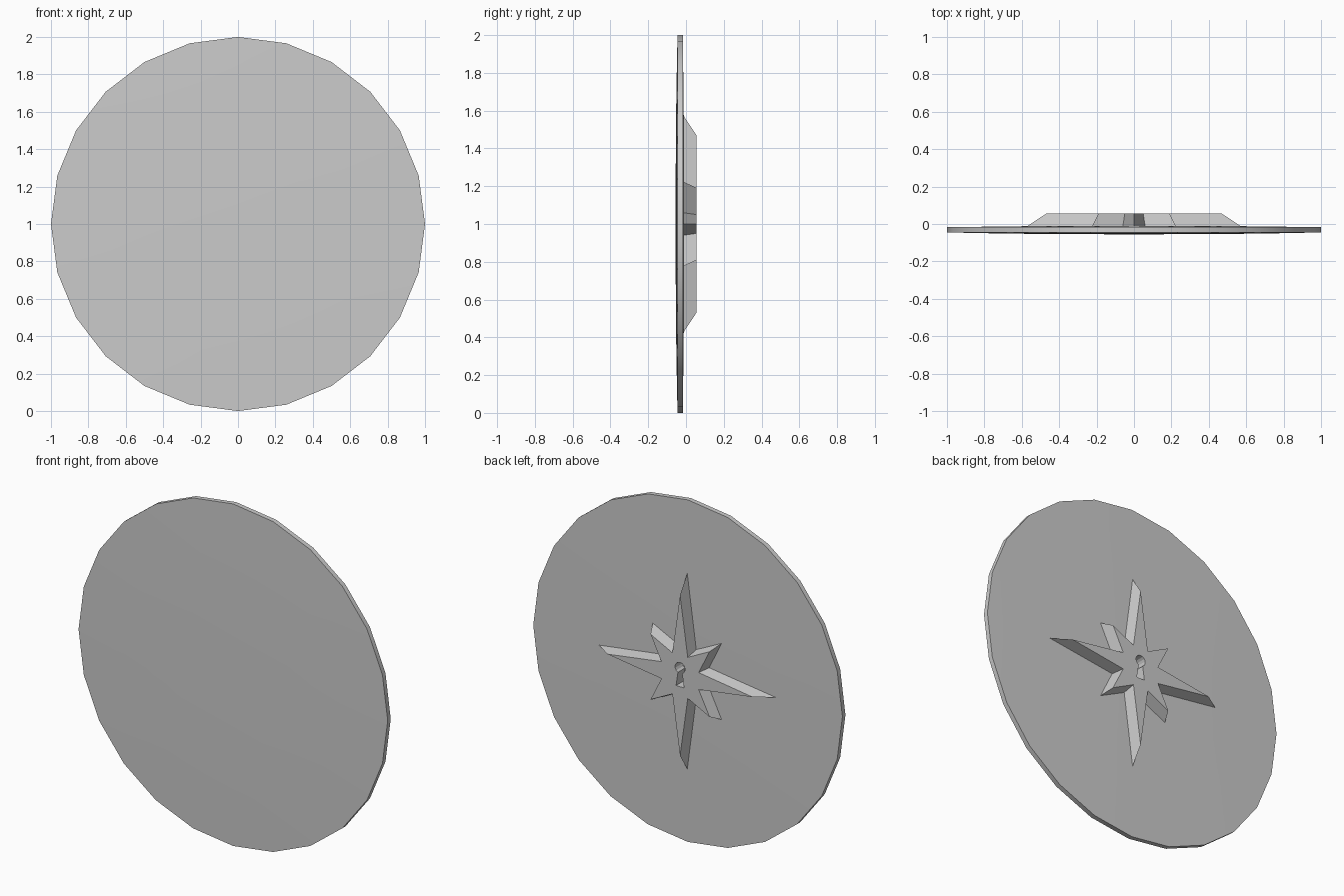
import bpy, bmesh, math
from mathutils import Vector

if "Cube" in bpy.data.objects:
    bpy.data.objects.remove(bpy.data.objects["Cube"])

CZ = 1.0  # height of the disc centre


def finish(name, bm, angle=None):
    bmesh.ops.recalc_face_normals(bm, faces=bm.faces)
    me = bpy.data.meshes.new(name)
    bm.to_mesh(me)
    bm.free()
    ob = bpy.data.objects.new(name, me)
    bpy.context.collection.objects.link(ob)
    if angle is not None:
        bpy.context.view_layer.objects.active = ob
        ob.select_set(True)
        bpy.ops.object.shade_smooth_by_angle(angle=math.radians(angle))
        ob.select_set(False)
    return ob


def loft(name, loops, angle=None):
    """Bridge equal-length loops of (x, y, z) points and cap both ends."""
    bm = bmesh.new()
    rows = [[bm.verts.new((x, y, z + CZ)) for x, y, z in loop] for loop in loops]
    n = len(rows[0])
    for a, b in zip(rows, rows[1:]):
        for i in range(n):
            j = (i + 1) % n
            bm.faces.new((a[i], a[j], b[j], b[i]))
    bm.faces.new(rows[0])
    bm.faces.new(rows[-1])
    return finish(name, bm, angle)


def ring(r, y, n=24):
    return [(r * math.cos(i * math.tau / n), y, r * math.sin(i * math.tau / n)) for i in range(n)]


def star(y, long_tip, short_tip, notch):
    """Eight-pointed star: long points on the axes, short ones between."""
    pts = []
    for i in range(16):
        r = notch if i % 2 else (long_tip if i % 4 == 0 else short_tip)
        a = i * math.tau / 16
        pts.append((r * math.cos(a), y, r * math.sin(a)))
    return pts


# slightly domed 24-sided disc
profile = [(0.1, -0.055), (0.4, -0.054), (0.7, -0.051), (1.0, -0.045),
           (1.0, -0.017), (0.6, -0.012), (0.1, -0.010)]
loft("disc", [ring(r, y) for r, y in profile], 30)

# raised star with sloping sides
emblem = loft("star_boss", [star(-0.014, 0.575, 0.317, 0.156),
                            star(0.055, 0.47, 0.27, 0.13)])

# keyhole cut: round top with a flared slot below
R, C = 0.032, 0.045
outline = [(-0.026, -0.065), (0.026, -0.065)]
for i in range(13):
    a = math.radians(-65 + i * 310 / 12)
    outline.append((R * math.cos(a), C + R * math.sin(a)))
cutter = loft("keyhole_cutter", [[(x, y, z) for x, z in outline] for y in (-0.03, 0.09)])
cutter.hide_render = True
cutter.hide_viewport = True
mod = emblem.modifiers.new("keyhole", 'BOOLEAN')
mod.operation = 'DIFFERENCE'
mod.solver = 'EXACT'
mod.object = cutter
